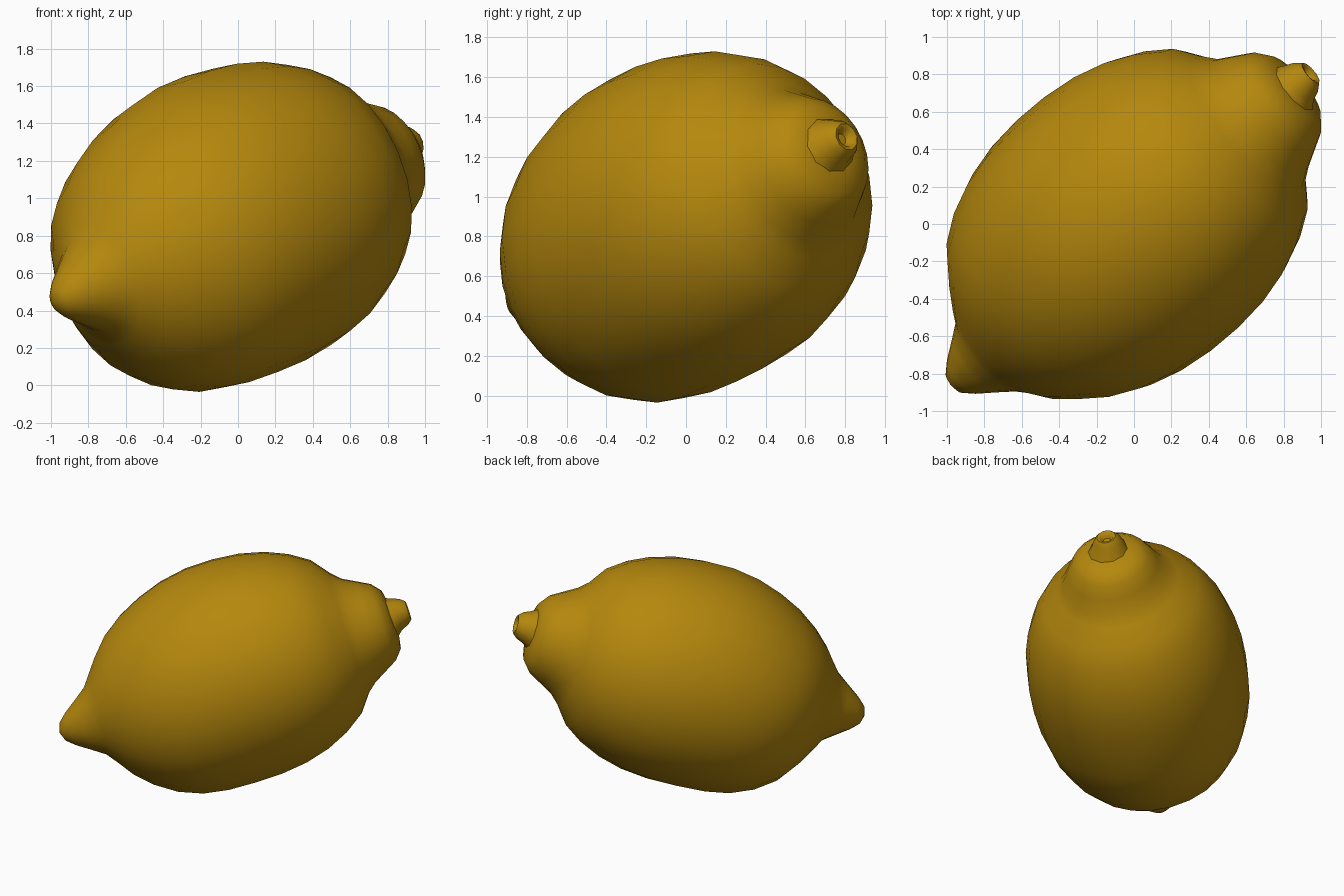
import bpy, bmesh, math
from mathutils import Vector

if "Cube" in bpy.data.objects:
    bpy.data.objects.remove(bpy.data.objects["Cube"])

AXIS = Vector((0.727, 0.614, 0.307)).normalized()   # blossom tip -> stem
CENTRE = Vector((-0.035, 0.0, 0.862))

skin = bpy.data.materials.new("lemon yellow")
skin.diffuse_color = (0.46, 0.245, 0.004, 1)
skin.use_nodes = True
skin.node_tree.nodes["Principled BSDF"].inputs["Base Color"].default_value = skin.diffuse_color


def lathe(name, profile, origin, axis, segs, angle, squash=1.0):
    """Revolve (distance, radius, sideways offset) rings around an axis."""
    side = axis.cross(Vector((0, 0, 1))).normalized()
    up = side.cross(axis)
    bm = bmesh.new()
    rings = []
    for s, r, off in profile:
        c = origin + axis * s + Vector(off)
        if r == 0:
            rings.append([bm.verts.new(c)])
        else:
            rings.append([bm.verts.new(c + r * (side * squash * math.cos(t) + up * math.sin(t)))
                          for t in (2 * math.pi * i / segs for i in range(segs))])
    for a, b in zip(rings, rings[1:]):
        for i in range(segs):
            j = (i + 1) % segs
            if len(a) == 1:
                bm.faces.new((a[0], b[i], b[j]))
            elif len(b) == 1:
                bm.faces.new((a[i], a[j], b[0]))
            else:
                bm.faces.new((a[i], a[j], b[j], b[i]))
    bmesh.ops.recalc_face_normals(bm, faces=bm.faces)
    me = bpy.data.meshes.new(name)
    bm.to_mesh(me)
    bm.free()
    me.materials.append(skin)
    ob = bpy.data.objects.new(name, me)
    bpy.context.collection.objects.link(ob)
    bpy.ops.object.select_all(action='DESELECT')
    ob.select_set(True)
    bpy.context.view_layer.objects.active = ob
    bpy.ops.object.shade_smooth_by_angle(angle=math.radians(angle))
    return ob


# Fruit: pointed blossom tip, full body, blunt stem neck
NONE = (0, 0, 0)
TIP = (0.02, -0.05, -0.01)
NECK = (0.01, -0.01, 0.0)
tip = [(-1.325, 0, TIP), (-1.30, .07, TIP), (-1.24, .125, TIP), (-1.14, .195, TIP),
       (-1.05, .26, TIP), (-0.99, .34, (0.01, -0.035, -0.02)), (-0.91, .455, (0.01, -0.025, -0.03))]
body = [(s, 0.828 * math.sqrt(1 - (abs(s) / 1.075) ** 2.25),
         (0, 0, -0.035 * min(1, max(0, -s - .15) / .4)))
        for s in (-.8, -.65, -.48, -.3, -.1, .1, .3, .48, .64, .78)]
neck = [(.88, .465, NONE), (.95, .40, NECK), (1.05, .345, NECK),
        (1.14, .295, NECK), (1.20, .225, NECK), (1.22, .12, NECK), (1.22, 0, NECK)]
lathe("lemon_body", tip + body + neck, CENTRE, AXIS, 24, 60, 0.975)

# Short stem nub with a hollow end, blending into the neck
nub = [(-.16, .22, (0, -.04, -.04)), (-.07, .175, (0, -.02, -.02)), (.0, .12, NONE),
       (.05, .10, NONE), (.085, .07, NONE), (.08, .05, NONE), (.04, .03, NONE), (.04, 0, NONE)]
lathe("stem_nub", nub, Vector((0.883, 0.755, 1.275)), AXIS, 10, 60)
